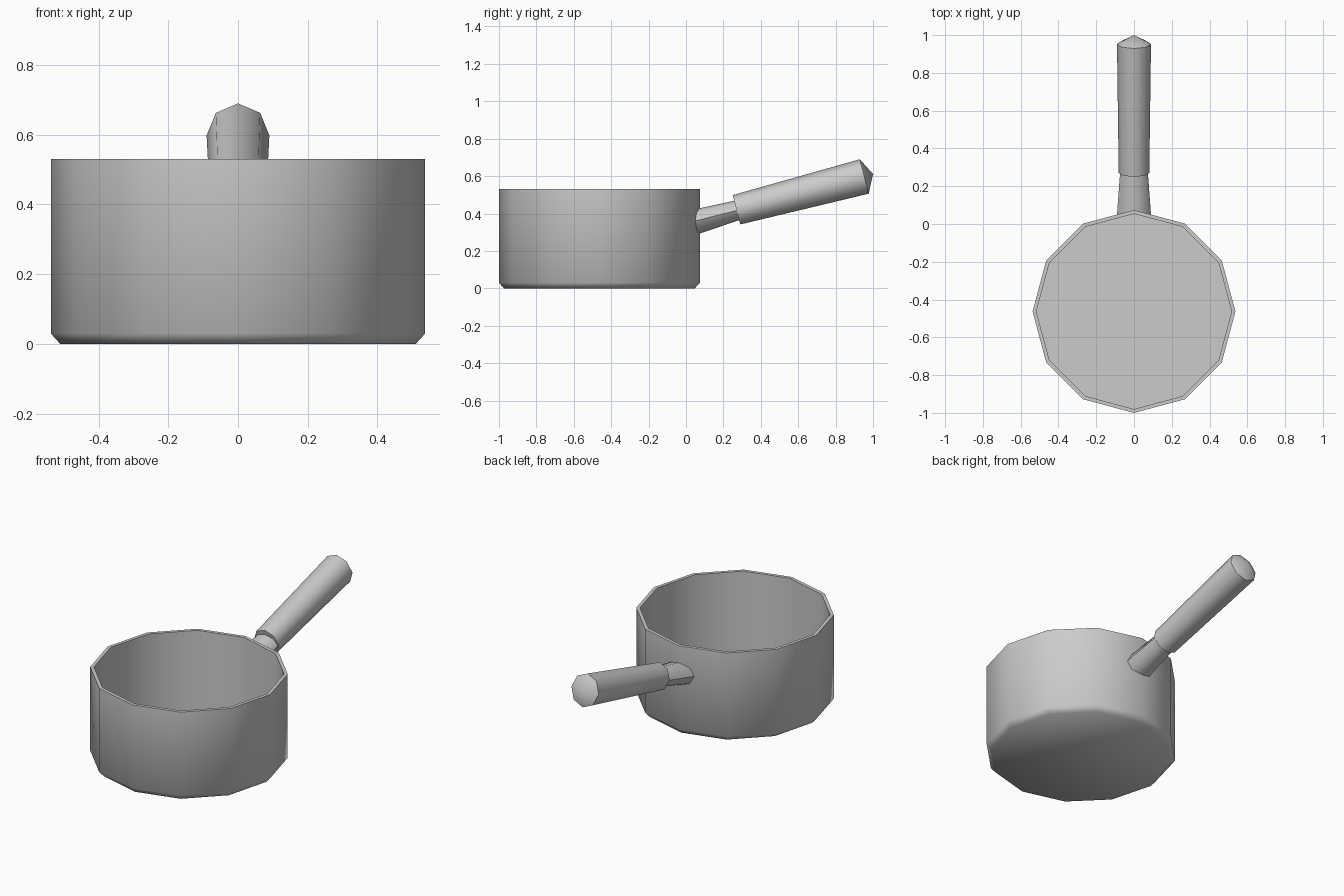
import bpy, bmesh
from math import sin, cos, tan, pi, radians
from mathutils import Vector

default = bpy.data.objects.get("Cube")
if default:
    bpy.data.objects.remove(default, do_unlink=True)

grey = bpy.data.materials.new("light grey metal")
grey.use_nodes = True
GREY = (0.6, 0.6, 0.6, 1)
grey.diffuse_color = GREY
grey.node_tree.nodes["Principled BSDF"].inputs["Base Color"].default_value = GREY


def ring(centre, rx, rz, sides, tilt):
    """Ellipse of points; tilt turns it from flat (90 deg) to upright (0 deg)."""
    up = Vector((0, -sin(tilt), cos(tilt)))
    side = Vector((1, 0, 0))
    return [Vector(centre) + side * rx * cos(2 * pi * i / sides)
            + up * rz * sin(2 * pi * i / sides) for i in range(sides)]


def loft(name, rings, start=True, end=True, tip=None):
    """Skin a list of rings, with optional end caps or a pointed tip."""
    bm = bmesh.new()
    loops = [[bm.verts.new(p) for p in r] for r in rings]
    n = len(loops[0])
    for a, b in zip(loops, loops[1:]):
        for i in range(n):
            j = (i + 1) % n
            bm.faces.new((a[i], a[j], b[j], b[i]))
    if start:
        bm.faces.new(loops[0][::-1])
    if tip:
        apex = bm.verts.new(tip)
        for i in range(n):
            bm.faces.new((loops[-1][i], loops[-1][(i + 1) % n], apex))
    elif end:
        bm.faces.new(loops[-1])
    bmesh.ops.recalc_face_normals(bm, faces=bm.faces)
    mesh = bpy.data.meshes.new(name)
    bm.to_mesh(mesh)
    bm.free()
    mesh.materials.append(grey)
    obj = bpy.data.objects.new(name, mesh)
    bpy.context.collection.objects.link(obj)
    bpy.ops.object.select_all(action='DESELECT')
    obj.select_set(True)
    bpy.context.view_layer.objects.active = obj
    bpy.ops.object.shade_smooth_by_angle(angle=radians(55))
    return obj


# Pan: chamfered base, outer wall, rim, inner wall and floor
PAN_Y, PAN_R = -0.463, 0.537
profile = [(0.51, 0), (PAN_R, 0.03), (PAN_R, 0.53), (0.517, 0.53), (0.517, 0.03)]
loft("pan", [ring((0, PAN_Y, z), r, r, 12, -pi / 2) for r, z in profile])

# Neck: flattened tube whose first ring is trimmed to the faceted wall
tilt = radians(14.6)
neck_start = ring((0, 0.06, 0.36), 0.09, 0.07, 8, tilt)
for p in neck_start:
    p.y = PAN_Y + PAN_R - abs(p.x) * tan(radians(15)) - 0.002
neck_end = ring((0, 0.28, 0.419), 0.073, 0.053, 8, tilt)
loft("handle_neck", [neck_start, neck_end], start=False)

# Grip: slightly flared tube with a shallow pointed end
loft("handle_grip", [ring((0, 0.27, 0.42), 0.081, 0.081, 8, tilt),
                     ring((0, 0.953, 0.598), 0.09, 0.095, 8, tilt)],
     tip=(0, 1.0, 0.611))
